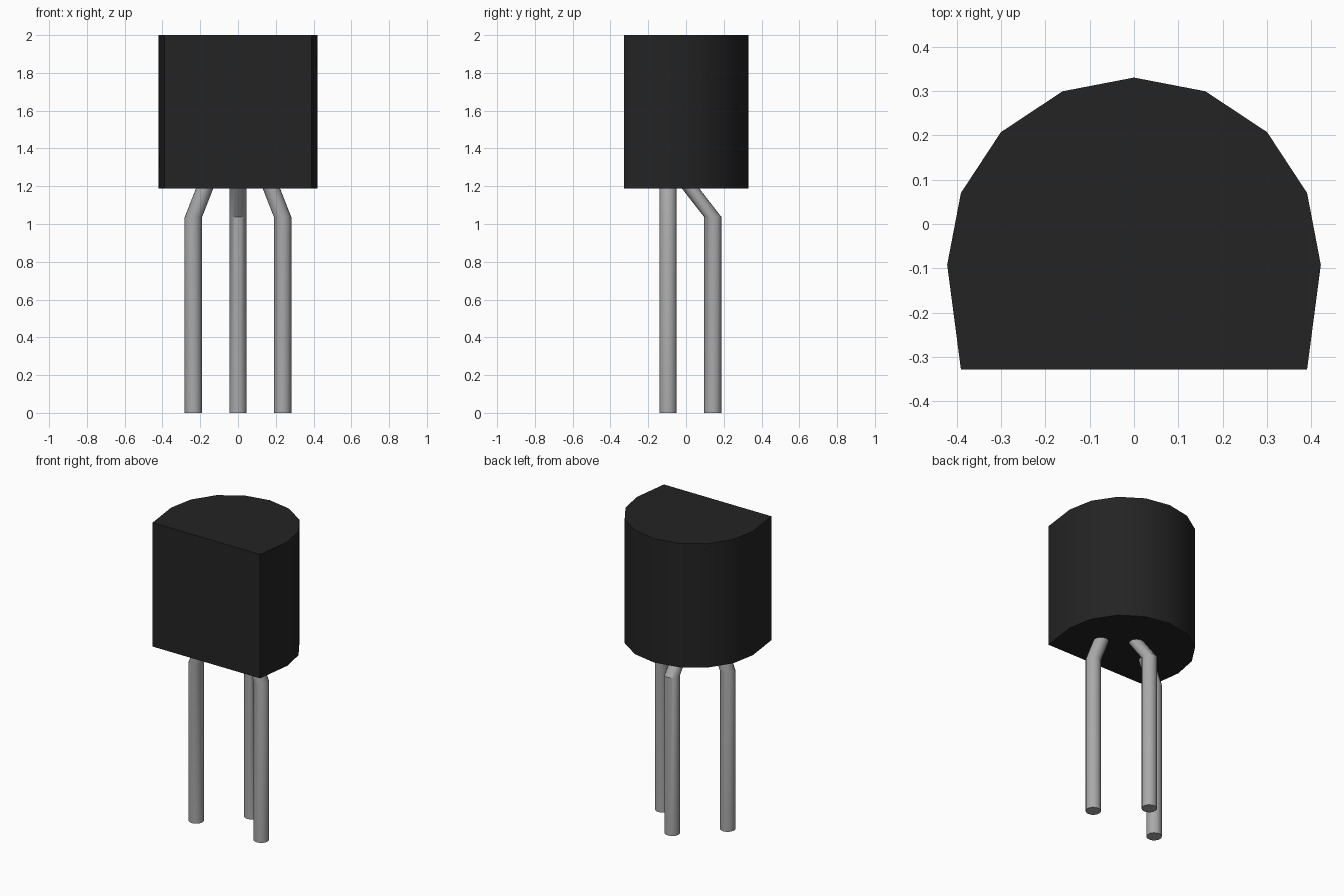
import bpy, bmesh, math

old = bpy.data.objects.get("Cube")
if old:
    bpy.data.objects.remove(old, do_unlink=True)


def material(name, value, metallic=0.0):
    m = bpy.data.materials.new(name)
    m.use_nodes = True
    colour = (value, value, value, 1)
    m.diffuse_color = colour
    m.node_tree.nodes["Principled BSDF"].inputs["Base Color"].default_value = colour
    return m


def loft(name, rings, mat):
    """Closed solid skinned through a list of matching point rings, bottom to top."""
    bm = bmesh.new()
    loops = [[bm.verts.new(p) for p in ring] for ring in rings]
    n = len(loops[0])
    for low, high in zip(loops, loops[1:]):
        for i in range(n):
            j = (i + 1) % n
            bm.faces.new((low[i], low[j], high[j], high[i]))
    bm.faces.new(loops[0][::-1])
    bm.faces.new(loops[-1])
    bmesh.ops.recalc_face_normals(bm, faces=bm.faces[:])
    mesh = bpy.data.meshes.new(name)
    bm.to_mesh(mesh)
    bm.free()
    mesh.materials.append(mat)
    obj = bpy.data.objects.new(name, mesh)
    bpy.context.collection.objects.link(obj)
    bpy.ops.object.select_all(action="DESELECT")
    obj.select_set(True)
    bpy.context.view_layer.objects.active = obj
    bpy.ops.object.shade_smooth_by_angle(angle=math.radians(30))
    return obj


def circle(x, y, z, radius=0.046, sides=16):
    return [(x + radius * math.cos(2 * math.pi * i / sides),
             y + radius * math.sin(2 * math.pi * i / sides), z) for i in range(sides)]


black = material("black plastic", 0.017)
metal = material("grey metal", 0.4)

# Body: half outline mirrored across x, with a flat front and a rounded back
half = [(0.39, -0.328), (0.421, -0.092), (0.39, 0.07), (0.30, 0.207), (0.161, 0.299)]
outline = half + [(0, 0.33)] + [(-x, y) for x, y in reversed(half)]
loft("body", [[(x, y, z) for x, y in outline] for z in (1.188, 2.0)], black)

# Legs: straight pins that bend inward just below the body
legs = {
    "left_leg": ((0.236, -0.095), (0.172, -0.095)),
    "middle_leg": ((0, 0.142), (0, 0.015)),
    "right_leg": ((-0.236, -0.095), (-0.172, -0.095)),
}
for name, (foot, top) in legs.items():
    loft(name, [circle(*foot, 0), circle(*foot, 1.037), circle(*top, 1.2)], metal)
